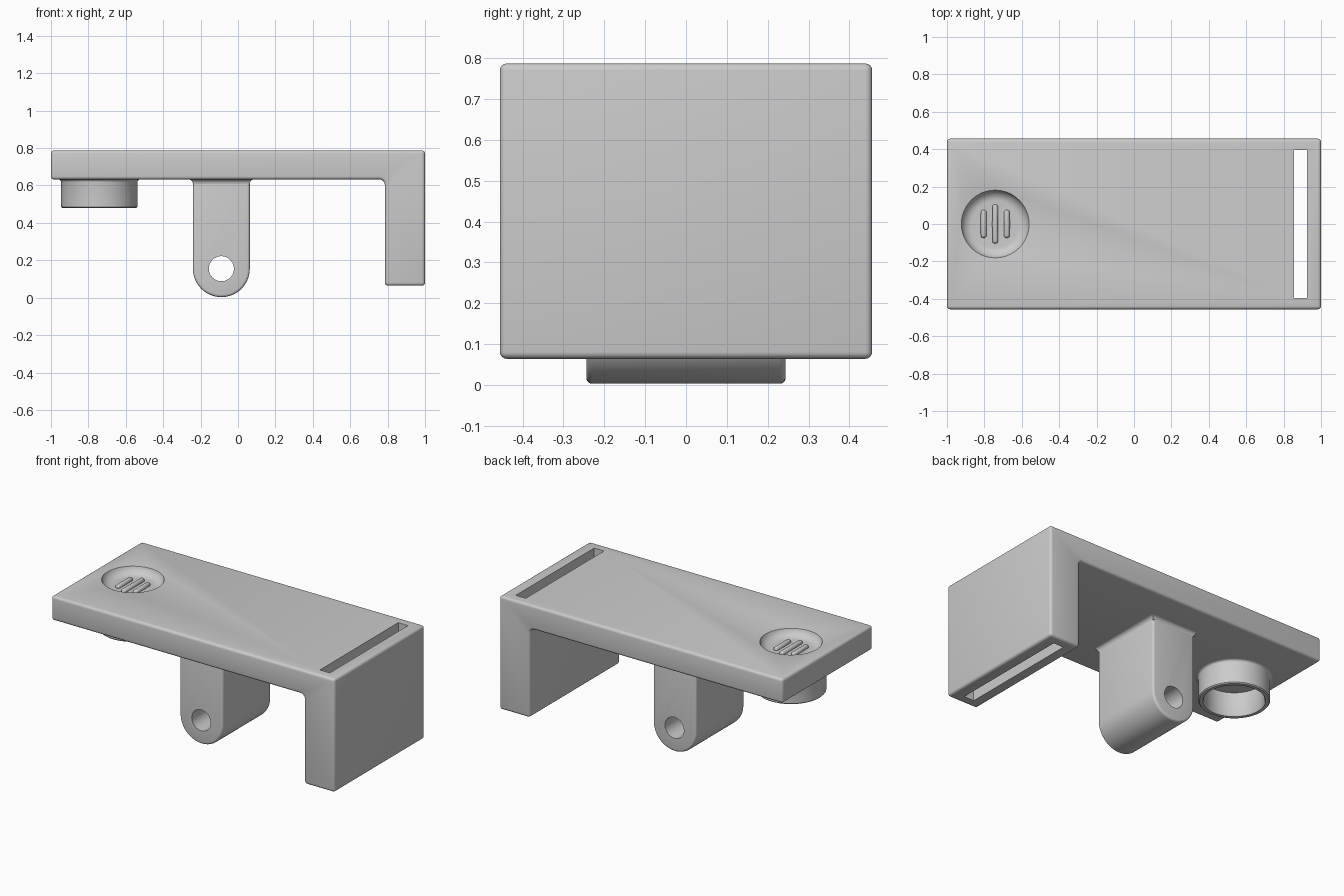
import bpy, bmesh, math
from mathutils import Vector, Matrix

if "Cube" in bpy.data.objects:
    bpy.data.objects.remove(bpy.data.objects["Cube"])

grey = bpy.data.materials.new("plain grey")
grey.use_nodes = True
COLOUR = (0.6, 0.6, 0.6, 1)
grey.diffuse_color = COLOUR
grey.node_tree.nodes["Principled BSDF"].inputs["Base Color"].default_value = COLOUR

TOP, UNDER, HALF_Y = 0.787, 0.632, 0.456
RING_X, LUG_X, LUG_Z, LUG_R = -0.742, -0.089, 0.155, 0.152


def finish(name, bm, cutter=False):
    bmesh.ops.recalc_face_normals(bm, faces=bm.faces)
    mesh = bpy.data.meshes.new(name)
    bm.to_mesh(mesh)
    bm.free()
    obj = bpy.data.objects.new(name, mesh)
    bpy.context.collection.objects.link(obj)
    mesh.materials.append(grey)
    if cutter:
        obj.hide_render = True
        obj.hide_set(True)
        obj.display_type = 'WIRE'
    return obj


def extrude(name, outline, y0, y1, cutter=False):
    """Prism from an x-z outline, running along y."""
    bm = bmesh.new()
    face = bm.faces.new([bm.verts.new((x, y0, z)) for x, z in outline])
    new = bmesh.ops.extrude_face_region(bm, geom=[face])["geom"]
    bmesh.ops.translate(bm, vec=(0, y1 - y0, 0),
                        verts=[v for v in new if isinstance(v, bmesh.types.BMVert)])
    return finish(name, bm, cutter)


def lathe(name, profile, x, cutter=False, closed=False, steps=64):
    """Turn an r-z profile about a vertical axis at the given x."""
    bm = bmesh.new()
    verts = [bm.verts.new((x + r, 0, z)) for r, z in profile]
    edges = [bm.edges.new(p) for p in zip(verts, verts[1:])]
    if closed:
        edges.append(bm.edges.new((verts[-1], verts[0])))
    bmesh.ops.spin(bm, geom=verts + edges, cent=(x, 0, 0), axis=(0, 0, 1),
                   angle=math.tau, steps=steps)
    bmesh.ops.remove_doubles(bm, verts=bm.verts, dist=1e-5)
    return finish(name, bm, cutter)


def arc(cx, cz, r, a0, a1, n):
    angles = [math.radians(a0 + (a1 - a0) * i / n) for i in range(n + 1)]
    return [(cx + r * math.cos(a), cz + r * math.sin(a)) for a in angles]


def bevel(obj, width, segments=4):
    mod = obj.modifiers.new("rounded edges", 'BEVEL')
    mod.width, mod.segments = width, segments
    mod.limit_method, mod.angle_limit = 'ANGLE', math.radians(40)


def cut(obj, cutter):
    mod = obj.modifiers.new("cut", 'BOOLEAN')
    mod.operation, mod.solver, mod.object = 'DIFFERENCE', 'EXACT', cutter


def smooth(obj):
    bpy.ops.object.select_all(action='DESELECT')
    obj.select_set(True)
    bpy.context.view_layer.objects.active = obj
    for mod in list(obj.modifiers):
        bpy.ops.object.modifier_apply(modifier=mod.name)
    bpy.ops.object.shade_smooth_by_angle(angle=math.radians(35))


# L-shaped body: top plate with a downturned end and a rounded inner corner
inner = arc(0.785 - 0.03, UNDER - 0.03, 0.03, 0, 90, 6)
body = extrude("bracket_body", [(-1, UNDER), (-1, TOP), (1, TOP), (1, 0.064),
                                (0.785, 0.064)] + inner, -HALF_Y, HALF_Y)
bevel(body, 0.017)

# Long slot running down through the end wall
slot = extrude("slot_cutter", [(0.855, -0.2), (0.925, -0.2), (0.925, 1), (0.855, 1)],
               -0.395, 0.395, True)
cut(body, slot)

# Shallow round dish in the top
FLOOR = TOP - 0.045
dish = lathe("dish_cutter", [(0, FLOOR)] + arc(0.123, FLOOR + 0.06, 0.06, -90, -15, 8)
             + [(0.183, TOP), (0.183, 0.9), (0, 0.9)], RING_X, True)
cut(body, dish)

# Three rounded ribs on the dish floor
ribs = []
for name, dx, half in (("left", 0.062, 0.075), ("middle", 0, 0.105), ("right", -0.062, 0.075)):
    bm = bmesh.new()
    bmesh.ops.create_uvsphere(bm, u_segments=20, v_segments=12, radius=0.016)
    for v in bm.verts:
        if abs(v.co.y) > 1e-4:
            v.co.y += math.copysign(half - 0.016, v.co.y)
    bmesh.ops.translate(bm, verts=bm.verts, vec=(RING_X + dx, 0, FLOOR + 0.004))
    ribs.append(finish("dish_rib_" + name, bm))

# Hollow collar under the dish, flared where it meets the plate
collar_profile = ([(0.172, UNDER + 0.005), (0.172, 0.49), (0.178, 0.48), (0.198, 0.48),
                   (0.204, 0.486)] + arc(0.219, UNDER - 0.015, 0.015, 180, 90, 4)
                  + [(0.219, UNDER + 0.005)])
collar = lathe("collar", collar_profile, RING_X, closed=True)

# Pivot lug with a rounded foot and a cross hole
lug = extrude("pivot_lug", arc(LUG_X, LUG_Z, LUG_R, 180, 360, 32)
              + [(LUG_X + LUG_R, UNDER + 0.03), (LUG_X - LUG_R, UNDER + 0.03)], -0.244, 0.244)
bevel(lug, 0.014)
hole = extrude("hole_cutter", arc(LUG_X, LUG_Z, 0.067, 0, 352.5, 47), -0.5, 0.5, True)
cut(lug, hole)

# Concave skirt joining the lug to the plate
bm = bmesh.new()
rings = []
for grow, z in arc(0.025, UNDER - 0.025, 0.025, 180, 90, 5):
    w, d = LUG_R + grow, 0.244 + grow
    rings.append([bm.verts.new((LUG_X + sx * w, sy * d, z + 0.001))
                  for sx, sy in ((-1, -1), (1, -1), (1, 1), (-1, 1))])
for low, high in zip(rings, rings[1:]):
    for i in range(4):
        j = (i + 1) % 4
        bm.faces.new((low[i], low[j], high[j], high[i]))
bm.faces.new(rings[0][::-1])
bm.faces.new(rings[-1])
skirt = finish("lug_skirt", bm)

for part in [body, collar, lug, skirt] + ribs:
    smooth(part)
